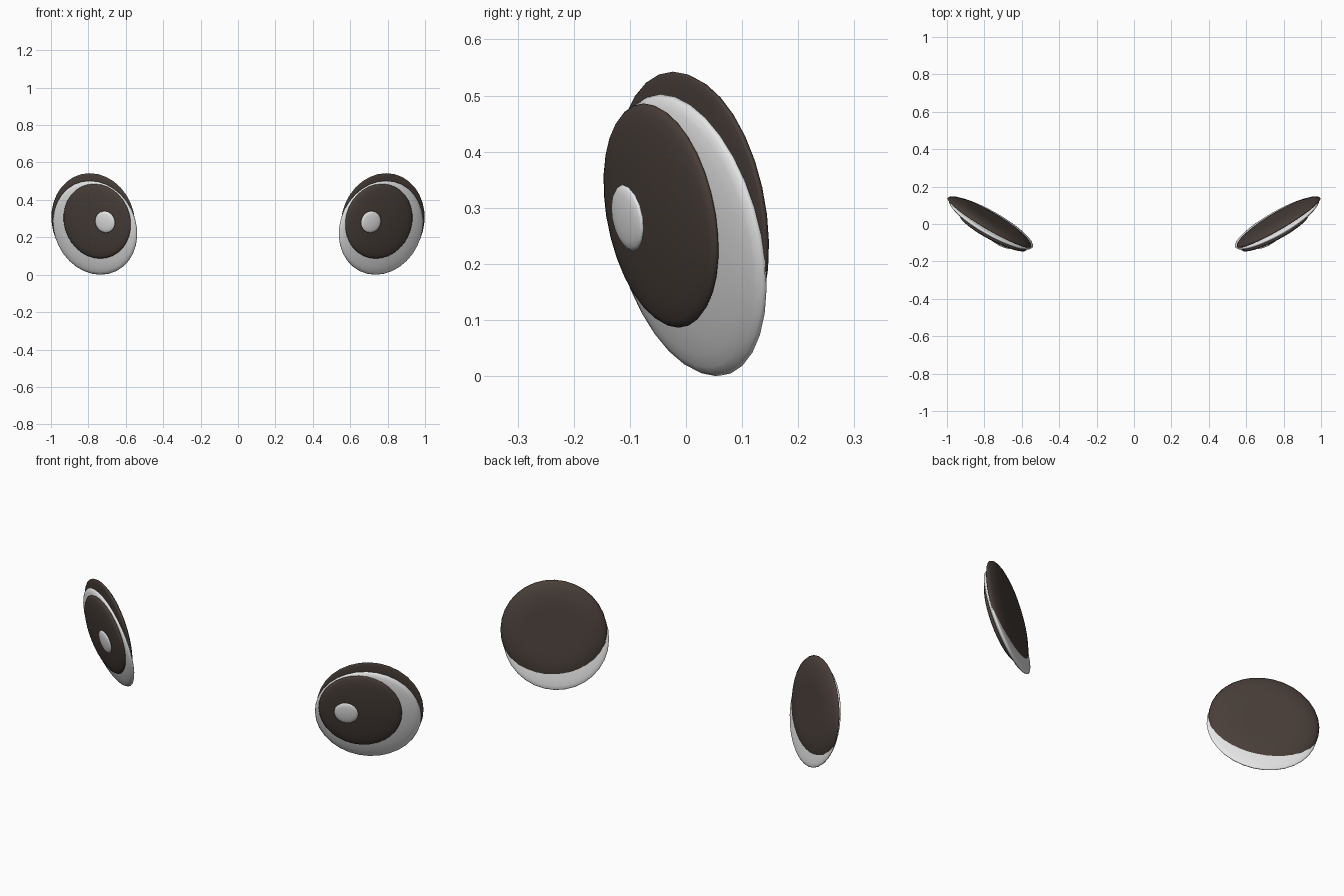
import bpy, bmesh, math
from mathutils import Matrix, Vector

if "Cube" in bpy.data.objects:
    bpy.data.objects.remove(bpy.data.objects["Cube"])


def material(name, rgb):
    m = bpy.data.materials.new(name)
    m.diffuse_color = (*rgb, 1)
    m.use_nodes = True
    m.node_tree.nodes["Principled BSDF"].inputs["Base Color"].default_value = m.diffuse_color
    return m


dark = material("dark brown", (0.066, 0.049, 0.041))
white = material("soft white", (0.8, 0.8, 0.8))


def disc(name, centre, radius, front, back, yaw, tilt, mat,
         segs=32, rings=16, flat=1.0):
    """Flattened sphere with its own front and back depth, facing outward and
    slightly down, mirrored across x. The back is levelled off at flat."""
    yaw, tilt = math.radians(yaw), math.radians(tilt)
    n = Vector((math.sin(yaw) * math.cos(tilt),
                -math.cos(yaw) * math.cos(tilt), -math.sin(tilt)))
    t = Vector((math.cos(yaw), math.sin(yaw), 0))
    u = n.cross(t)
    frame = Matrix((t * radius, u * radius, n)).transposed().to_4x4()
    frame.translation = centre
    bm = bmesh.new()
    bmesh.ops.create_uvsphere(bm, u_segments=segs, v_segments=rings, radius=1)
    for v in bm.verts:
        v.co.z = max(v.co.z * (front if v.co.z > 0 else back), -flat)
    bm.transform(frame)
    for f in bm.faces:
        f.smooth = True
    mesh = bpy.data.meshes.new(name)
    bm.to_mesh(mesh)
    bm.free()
    mesh.materials.append(mat)
    ob = bpy.data.objects.new(name, mesh)
    bpy.context.collection.objects.link(ob)
    mirror = ob.modifiers.new("mirror", 'MIRROR')
    mirror.use_axis = (True, False, False)
    mirror.use_mirror_merge = False
    return ob


# Dark lid behind, white of the eye, large pupil, small highlight
disc("eyelid", (0.774, 0.008, 0.286), 0.259, 0.012, 0.045, 30.5, 8, dark, flat=0.034)
disc("eye_white", (0.764, 0.005, 0.251), 0.258, 0.038, 0.018, 30, 13, white)
disc("pupil", (0.753, -0.0445, 0.286), 0.203, 0.025, 0.025, 28, 10, dark)
disc("highlight", (0.711, -0.104, 0.282), 0.060, 0.010, 0.010, 26, 10, white, 16, 8)
